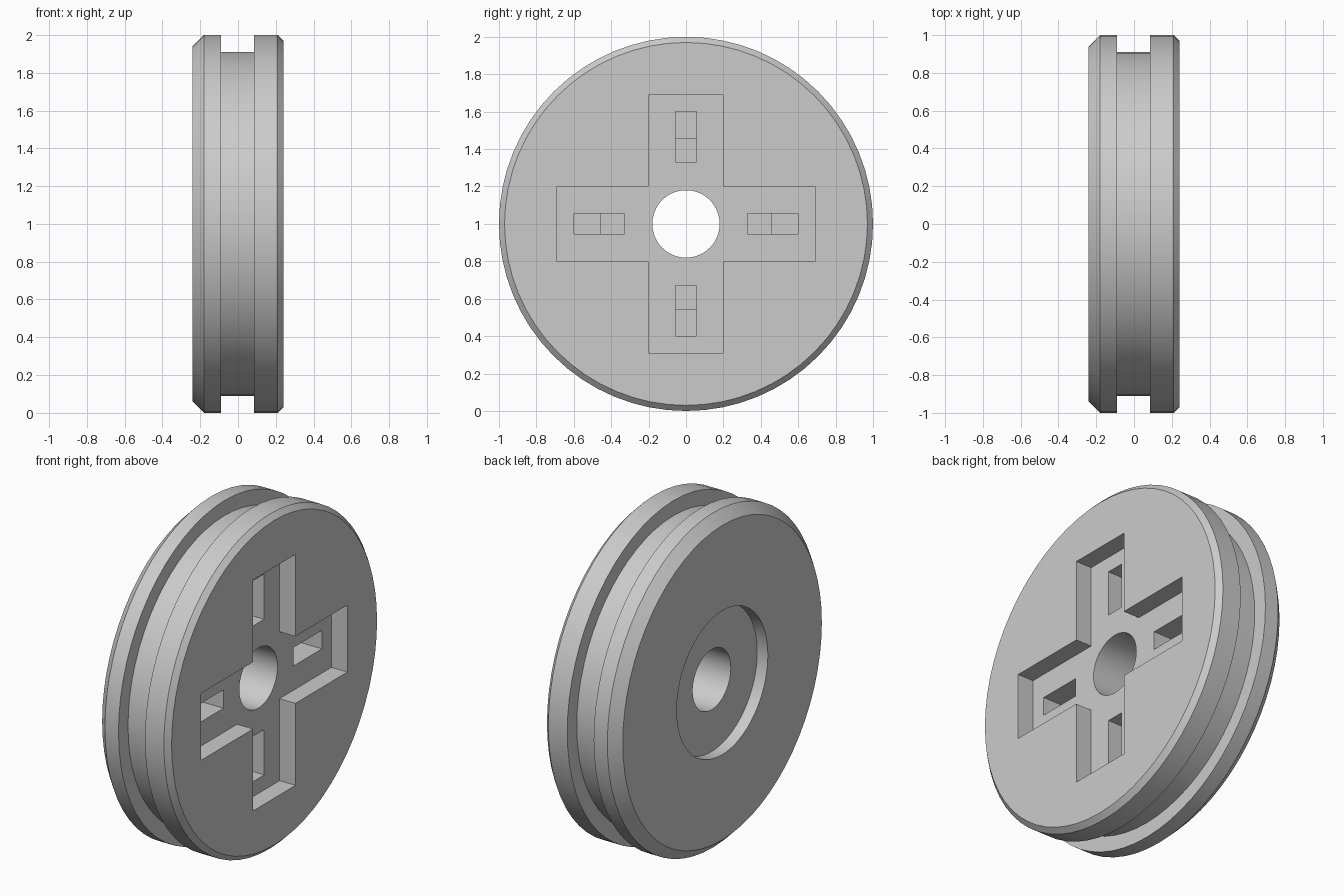
import bpy, bmesh, math
from mathutils import Matrix, Vector

if "Cube" in bpy.data.objects:
    bpy.data.objects.remove(bpy.data.objects["Cube"])

SEGMENTS = 64
CENTRE = Vector((0, 0, 1))


def make_object(name, bm):
    bmesh.ops.recalc_face_normals(bm, faces=bm.faces)
    mesh = bpy.data.meshes.new(name)
    bm.to_mesh(mesh)
    bm.free()
    obj = bpy.data.objects.new(name, mesh)
    obj.location = CENTRE
    bpy.context.collection.objects.link(obj)
    return obj


def prism(name, outline, x0, x1):
    # Extrude a (y, z) outline along x
    bm = bmesh.new()
    face = bm.faces.new([bm.verts.new((x0, y, z)) for y, z in outline])
    ext = bmesh.ops.extrude_face_region(bm, geom=[face])["geom"]
    bmesh.ops.translate(bm, vec=(x1 - x0, 0, 0),
                        verts=[v for v in ext if isinstance(v, bmesh.types.BMVert)])
    return make_object(name, bm)


def cut(target, cutter):
    cutter.hide_render = True
    mod = target.modifiers.new("cut", "BOOLEAN")
    mod.operation = "DIFFERENCE"
    mod.solver = "EXACT"
    mod.object = cutter
    bpy.ops.object.select_all(action="DESELECT")
    bpy.context.view_layer.objects.active = target
    target.select_set(True)
    bpy.ops.object.modifier_apply(modifier=mod.name)
    bpy.data.objects.remove(cutter)


# Grooved wheel with bore and round rear recess: closed (x, radius) profile
profile = [(0.24, 0.18), (0.24, 0.97), (0.21, 1.0), (0.085, 1.0), (0.085, 0.91),
           (-0.09, 0.91), (-0.09, 1.0), (-0.18, 1.0), (-0.24, 0.94),
           (-0.24, 0.43), (-0.17, 0.43), (-0.17, 0.18)]
bm = bmesh.new()
rings = []
for i in range(SEGMENTS):
    a = math.tau * i / SEGMENTS
    rings.append([bm.verts.new((x, r * math.cos(a), r * math.sin(a))) for x, r in profile])
for i, ring in enumerate(rings):
    nxt = rings[(i + 1) % SEGMENTS]
    for j in range(len(profile)):
        k = (j + 1) % len(profile)
        bm.faces.new((ring[j], ring[k], nxt[k], nxt[j]))
wheel = make_object("pulley_wheel", bm)

# Cross-shaped recess in the front face
w, l = 0.2, 0.69
arm = [Vector((l, -w)), Vector((l, w)), Vector((w, w))]
cross = [Matrix.Rotation(q * math.pi / 2, 2) @ p for q in range(4) for p in arm]
cut(wheel, prism("cross_cutter", cross, 0.135, 0.4))

# Stepped slot in each arm
slot_w = 0.055
for q in range(4):
    rot = Matrix.Rotation(q * math.pi / 2, 2)
    for r0, r1, floor in ((0.33, 0.60, 0.0), (0.46, 0.60, -0.08)):
        box = [rot @ Vector(p) for p in
               ((r0, -slot_w), (r1, -slot_w), (r1, slot_w), (r0, slot_w))]
        cut(wheel, prism("slot_cutter", box, floor, 0.3))

# Smooth rims with crisp edges
bpy.ops.object.shade_smooth_by_angle(angle=math.radians(30))
